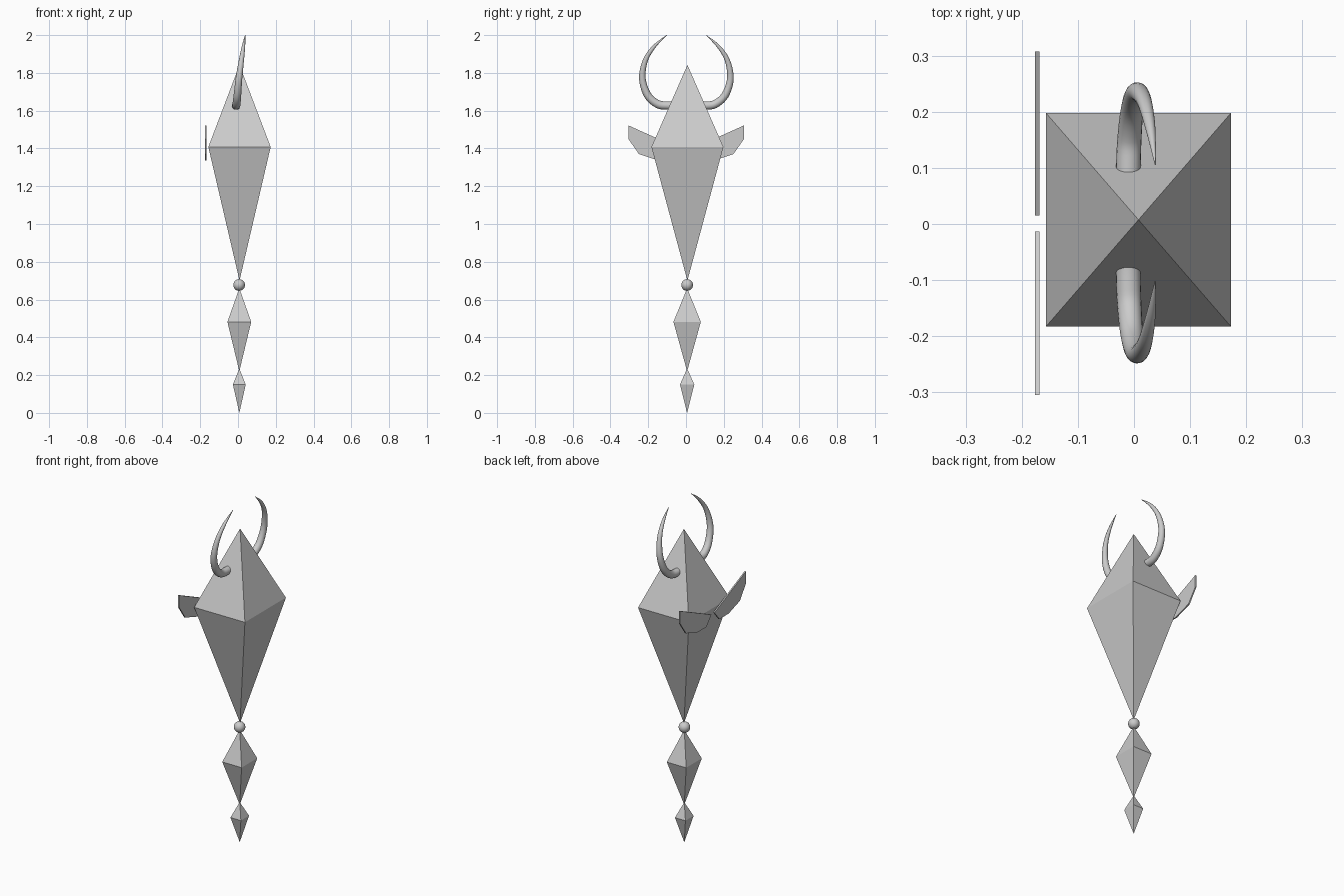
import bpy, bmesh, math
from mathutils import Vector

if "Cube" in bpy.data.objects:
    bpy.data.objects.remove(bpy.data.objects["Cube"])

grey = bpy.data.materials.new("plain grey")
grey.diffuse_color = (0.6, 0.6, 0.6, 1)
grey.use_nodes = True
grey.node_tree.nodes["Principled BSDF"].inputs["Base Color"].default_value = grey.diffuse_color


def finish(name, bm):
    bmesh.ops.recalc_face_normals(bm, faces=bm.faces)
    mesh = bpy.data.meshes.new(name)
    bm.to_mesh(mesh)
    bm.free()
    mesh.materials.append(grey)
    obj = bpy.data.objects.new(name, mesh)
    bpy.context.collection.objects.link(obj)
    return obj


def smooth(obj):
    bpy.ops.object.select_all(action='DESELECT')
    obj.select_set(True)
    bpy.context.view_layer.objects.active = obj
    bpy.ops.object.shade_smooth_by_angle(angle=math.radians(40))


def crystal(name, hx, hy, bottom, middle, top, cx=0.007, cy=0.006):
    """Two four-sided pyramids joined at a shared rectangle."""
    bm = bmesh.new()
    ring = [bm.verts.new((cx + sx * hx, cy + sy * hy, middle))
            for sx, sy in ((-1, -1), (1, -1), (1, 1), (-1, 1))]
    for z in (bottom, top):
        tip = bm.verts.new((cx, cy, z))
        for i in range(4):
            bm.faces.new((ring[i], ring[(i + 1) % 4], tip))
    return finish(name, bm)


def horn(name, side):
    """Tapered round tube swept along a smooth curve in the side plane."""
    # x, y, z, radius
    keys = [(-0.010, 0.05, 1.628, 0.022), (-0.010, 0.10, 1.627, 0.022),
            (-0.008, 0.152, 1.635, 0.0215), (-0.003, 0.205, 1.682, 0.020),
            (0.005, 0.233, 1.770, 0.0175), (0.018, 0.217, 1.866, 0.0135),
            (0.029, 0.170, 1.940, 0.009), (0.038, 0.104, 2.0, 0.001)]
    pts = []
    for i in range(len(keys) - 1):          # Catmull-Rom interpolation
        a, b, c, d = (keys[min(max(i + k, 0), len(keys) - 1)] for k in (-1, 0, 1, 2))
        for s in range(5):
            t = s / 5
            pts.append([0.5 * (2 * q + (r - p) * t + (2 * p - 5 * q + 4 * r - w) * t * t
                               + (3 * q - p - 3 * r + w) * t ** 3)
                        for p, q, r, w in zip(a, b, c, d)])
    pts.append(keys[-1])
    centres = [Vector((p[0], p[1] * side + 0.002, p[2])) for p in pts]
    bm, rings, n = bmesh.new(), [], 20
    for i, c in enumerate(centres):
        tangent = (centres[min(i + 1, len(pts) - 1)] - centres[max(i - 1, 0)]).normalized()
        u = (Vector((1, 0, 0)) - tangent * tangent.x).normalized()
        v = tangent.cross(u)
        rings.append([bm.verts.new(c + pts[i][3] * (u * math.cos(a) + v * math.sin(a)))
                      for a in (2 * math.pi * k / n for k in range(n))])
    for r0, r1 in zip(rings, rings[1:]):
        for k in range(n):
            bm.faces.new((r0[k], r0[(k + 1) % n], r1[(k + 1) % n], r1[k]))
    bm.faces.new(rings[0])
    bm.faces.new(rings[-1])
    smooth(finish(name, bm))


def fin(name, side):
    """Thin flat plate behind the head."""
    outline = [(0.014, 1.39), (0.306, 1.522), (0.306, 1.45),
               (0.25, 1.37), (0.145, 1.335), (0.06, 1.335)]
    bm = bmesh.new()
    face = bm.faces.new([bm.verts.new((-0.176, side * y + 0.001, z)) for y, z in outline])
    ext = bmesh.ops.extrude_face_region(bm, geom=[face])
    bmesh.ops.translate(bm, vec=(0.008, 0, 0),
                        verts=[e for e in ext["geom"] if isinstance(e, bmesh.types.BMVert)])
    finish(name, bm)


# Head and hanging crystals
crystal("head", 0.165, 0.1905, 0.70, 1.408, 1.842, 0.008, 0.0075)
crystal("middle_crystal", 0.063, 0.0725, 0.22, 0.482, 0.66)
crystal("lower_crystal", 0.034, 0.038, 0.0, 0.15, 0.235)

# Round bead between head and middle crystal
bm = bmesh.new()
bmesh.ops.create_uvsphere(bm, u_segments=24, v_segments=14, radius=0.031)
bmesh.ops.translate(bm, vec=(0.006, 0.006, 0.677), verts=bm.verts)
smooth(finish("bead", bm))

# Mirrored horns and fins
for side, label in ((1, "back"), (-1, "front")):
    horn(label + "_horn", side)
    fin(label + "_fin", side)
